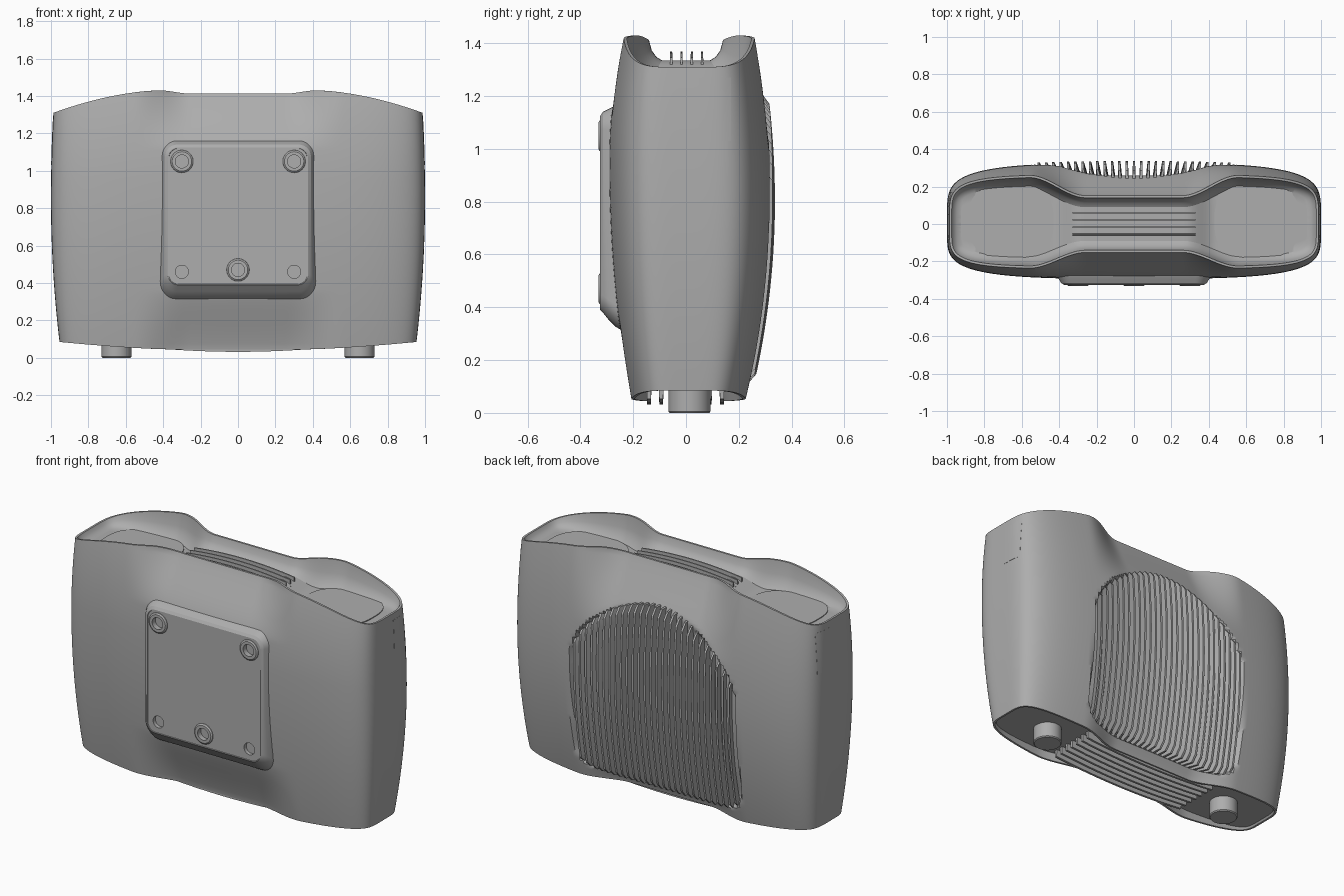
import bpy, bmesh, math
from mathutils import Vector

if "Cube" in bpy.data.objects:
    bpy.data.objects.remove(bpy.data.objects["Cube"])

GREY = (0.42, 0.42, 0.42, 1)
mat = bpy.data.materials.new("matte_grey")
mat.use_nodes = True
mat.diffuse_color = GREY
mat.node_tree.nodes["Principled BSDF"].inputs["Base Color"].default_value = GREY

N = 5            # squareness of the plan outline
TAPER = 0.08     # thinning of the body towards its ends
SEGS, ROWS = 360, 90


def smooth(ob, angle):
    bpy.ops.object.select_all(action='DESELECT')
    ob.select_set(True)
    bpy.context.view_layer.objects.active = ob
    bpy.ops.object.shade_smooth_by_angle(angle=math.radians(angle))


def loft(name, rings, caps=True):
    """Skin a list of closed rings of points into one object."""
    bm = bmesh.new()
    rows = [[bm.verts.new(p) for p in ring] for ring in rings]
    for a, b in zip(rows, rows[1:]):
        for i in range(len(a)):
            j = (i + 1) % len(a)
            bm.faces.new((a[i], a[j], b[j], b[i]))
    if caps:
        bm.faces.new(rows[0][::-1])
        bm.faces.new(rows[-1])
    bmesh.ops.remove_doubles(bm, verts=bm.verts, dist=0.0004)
    bmesh.ops.recalc_face_normals(bm, faces=bm.faces)
    mesh = bpy.data.meshes.new(name)
    bm.to_mesh(mesh)
    bm.free()
    mesh.materials.append(mat)
    ob = bpy.data.objects.new(name, mesh)
    bpy.context.collection.objects.link(ob)
    smooth(ob, 30)
    return ob


def ease(t):
    t = min(1, max(0, t))
    return t * t * (3 - 2 * t)


def bulge(z, peak, zc, low, high):
    """Barrel curve with its widest point at zc."""
    if z < zc:
        return peak - low * ((zc - z) / (zc - 0.05)) ** 2
    return peak - high * ((z - zc) / (1.42 - zc)) ** 2


def half_width(z): return bulge(z, 1.0, 0.85, 0.05, 0.02)
def front_depth(z): return bulge(z, 0.295, 0.95, 0.08, 0.05)
def back_depth(z): return bulge(z, 0.328, 0.8, 0.093, 0.058)


def rim_top(x):
    x = abs(x)
    return 1.43 - 0.12 * max(0, (x - 0.4) / 0.58) ** 1.8 - 0.018 * ease((0.42 - x) / 0.17)


def rim_bottom(x):
    return 0.045 + 0.037 * (max(0, abs(x) - 0.35) / 0.6) ** 1.5


def back_surface(x, z):
    u = abs(x / half_width(z))
    return back_depth(z) * (1 - u ** N) ** (1 / N) * (1 - TAPER * u * u)


def grille_q(x, z):
    """Below 1 inside the grille outline, which arches higher than it sags."""
    middle = 0.66 - 0.13 * (x / 0.5) ** 2
    reach = 0.55 - 0.12 * (x / 0.5) ** 2
    return (abs(x / 0.55) ** 8 + abs((z - middle) / reach) ** 8) ** 0.125


def shell_point(a, v):
    c, s = math.cos(a), math.sin(a)
    r = (abs(c) ** N + abs(s) ** N) ** (-1 / N)
    lo, hi = rim_bottom(0.98 * r * c), rim_top(0.98 * r * c)
    z = lo + (hi - lo) * v
    x = half_width(z) * r * c
    y = r * s * (back_depth(z) if s > 0 else front_depth(z)) * (1 - TAPER * (r * c) ** 2)
    # pinched waist at the top and bottom rims, starting lower on the back
    waist = ease((0.56 - abs(x)) / 0.3)
    start = 1.0 if s > 0 else 1.12
    t = max(0, (z - start) / (1.41 - start), (0.36 - z) / 0.31)
    y += (math.copysign(0.152, s) - y) * waist * min(1, t) ** 1.4
    # sunken grille field on the back
    if s > 0 and abs(x) < 0.56:
        y -= 0.07 * ease((1 - grille_q(x, z)) / 0.06) * (1 - waist * ease((z - 1.0) / 0.2))
    return Vector((x, y, z))


def cap_rings(rim, steps, floor):
    """Inset rings from a rim down to a floor, then closed on the centre line."""
    out, n = [], len(rim)
    for d, f in steps:
        ring = []
        for i, p in enumerate(rim):
            t = rim[(i + 1) % n] - rim[i - 1]
            inward = Vector((-t.y, t.x, 0)).normalized()
            q = p + inward * d
            q.z = floor(q.x) + (p.z - floor(q.x)) * f
            ring.append(q)
        out.append(ring)
    for k in (0.7, 0.35, 0):
        out.append([Vector((q.x, 0.01 + (q.y - 0.01) * k, floor(q.x))) for q in out[len(steps) - 1]])
    return out


# Body shell with dished top and recessed underside
def top_floor(x): return 1.272 + 0.063 * ease((0.44 - abs(x)) / 0.16)


angles = [2 * math.pi * i / SEGS for i in range(SEGS)]
shell = [[shell_point(a, k / ROWS) for a in angles] for k in range(ROWS + 1)]
top = cap_rings(shell[-1], [(0.012, 1), (0.022, 0.5), (0.04, 0.17), (0.062, 0)], top_floor)
under = cap_rings(shell[0], [(0.012, 1), (0.02, 0)], lambda x: 0.095)
loft("body_shell", under[::-1] + shell + top, caps=False)


# Ring of points for discs and cylinders along a chosen axis
def disc(center, rx, ry, axis, power=2, count=48):
    ring = []
    for i in range(count):
        a = 2 * math.pi * i / count
        c, s = math.cos(a), math.sin(a)
        r = (abs(c) ** power + abs(s) ** power) ** (-1 / power)
        u, w = rx * r * c, ry * r * s
        ring.append(Vector(center) + (Vector((u, w, 0)) if axis == 'Z' else Vector((u, 0, w))))
    return ring


# Rounded panels in the top dishes, the feet and the flush end covers
for side, label in ((1, "left"), (-1, "right")):
    loft(label + "_top_panel", [disc((side * 0.658, 0.016, z), 0.228, 0.198, 'Z', 2.8)
                                for z in (1.268, 1.277)])
    loft(label + "_foot", [disc((side * 0.65, 0.013, z), r, r, 'Z')
                           for z, r in ((0.12, 0.08), (0.006, 0.08), (0, 0.075))])
    ys = [0.05 + 0.02 * i for i in range(7)]
    rings = []
    for i in range(9):
        z = 1.03 + 0.03 * i
        xs = [half_width(z) * (1 - (y / back_depth(z) / (1 - TAPER)) ** N) ** (1 / N) for y in ys]
        rings.append([Vector((side * (x + 0.001), y, z)) for x, y in zip(xs, ys)]
                     + [Vector((side * (x - 0.01), y, z)) for x, y in zip(xs[::-1], ys[::-1])])
    loft(label + "_end_cover", rings)


# Long bars running across the body
def cross_bar(name, y, half, thick, low, high):
    rings = []
    for i in range(17):
        x = half * (i / 8 - 1)
        rings.append([Vector((x, y + w * thick / 2, z)) for w, z in
                      ((-1, low(x)), (1, low(x)), (0.7, high(x)), (-0.7, high(x)))])
    loft(name, rings)


for i in range(4):
    cross_bar(f"top_louver_{i + 1}", -0.056 + 0.039 * i, 0.33, 0.011,
              lambda x: 1.28, lambda x: 1.368 - 0.2 * x * x)
for i in range(7):
    cross_bar(f"underside_fin_{i + 1}", -0.14 + 0.046 * i, 0.46, 0.02,
              lambda x: 0.11, lambda x: 0.032 + 0.1 * x * x)

# Back grille of fanned vertical fins
FINS = 27
for i in range(FINS):
    x = -0.51 + 1.02 * i / (FINS - 1)
    middle = 0.66 - 0.13 * (x / 0.5) ** 2
    reach = (0.55 - 0.12 * (x / 0.5) ** 2) * (1 - abs(x / 0.55) ** 8) ** 0.125
    rings = []
    for k in range(29):
        t = k / 14 - 1
        z = middle + reach * t
        tip = back_surface(x, z) + 0.009 - 0.025 * ease((abs(t) - 0.93) / 0.07)
        root = back_surface(x, z) - 0.11
        root_x = x * 0.88
        rings.append([Vector((root_x - 0.009, root, z)), Vector((root_x + 0.009, root, z)),
                      Vector((x + 0.006, tip, z)), Vector((x - 0.006, tip, z))])
    loft(f"grille_fin_{i + 1}", rings)


# Front mounting pad with flared edges
def rounded_rect(y, half, z0, z1, r):
    ring = []
    for cx, cz, start in ((half - r, z1 - r, 0), (r - half, z1 - r, 90),
                          (r - half, z0 + r, 180), (half - r, z0 + r, 270)):
        for k in range(9):
            a = math.radians(start + k * 11.25)
            ring.append(Vector((cx + r * math.cos(a), y, cz + r * math.sin(a))))
    return ring


pad = loft("mounting_pad", [
    rounded_rect(-0.2, 0.43, 0.29, 1.18, 0.09),
    rounded_rect(-0.265, 0.415, 0.325, 1.165, 0.085),
    rounded_rect(-0.295, 0.402, 0.355, 1.15, 0.075),
    rounded_rect(-0.315, 0.39, 0.38, 1.14, 0.065),
    rounded_rect(-0.325, 0.375, 0.39, 1.125, 0.055),
    rounded_rect(-0.325, 0.37, 0.393, 1.12, 0.05),
    rounded_rect(-0.322, 0.369, 0.394, 1.119, 0.05)])

# Screw holes in the pad, three of them with raised collars
holes = [(-0.3, 1.05, True), (0.3, 1.05, True), (-0.3, 0.46, False), (0.3, 0.46, False), (0, 0.47, True)]
for i, (x, z, collar) in enumerate(holes):
    cutter = loft("hole_cutter", [disc((x, y, z), 0.035, 0.035, 'Y') for y in (-0.36, -0.3)])
    cutter.hide_render = True
    cut = pad.modifiers.new("hole", 'BOOLEAN')
    cut.operation, cut.solver, cut.object = 'DIFFERENCE', 'EXACT', cutter
    bpy.context.view_layer.objects.active = pad
    bpy.ops.object.modifier_apply(modifier=cut.name)
    bpy.data.objects.remove(cutter)
    if collar:
        loft(f"screw_collar_{i + 1}", [disc((x, y, z), r, r, 'Y') for y, r in
             ((-0.315, 0.062), (-0.325, 0.06), (-0.331, 0.052), (-0.331, 0.035), (-0.315, 0.035),
              (-0.315, 0.062))], caps=False)
smooth(pad, 25)
